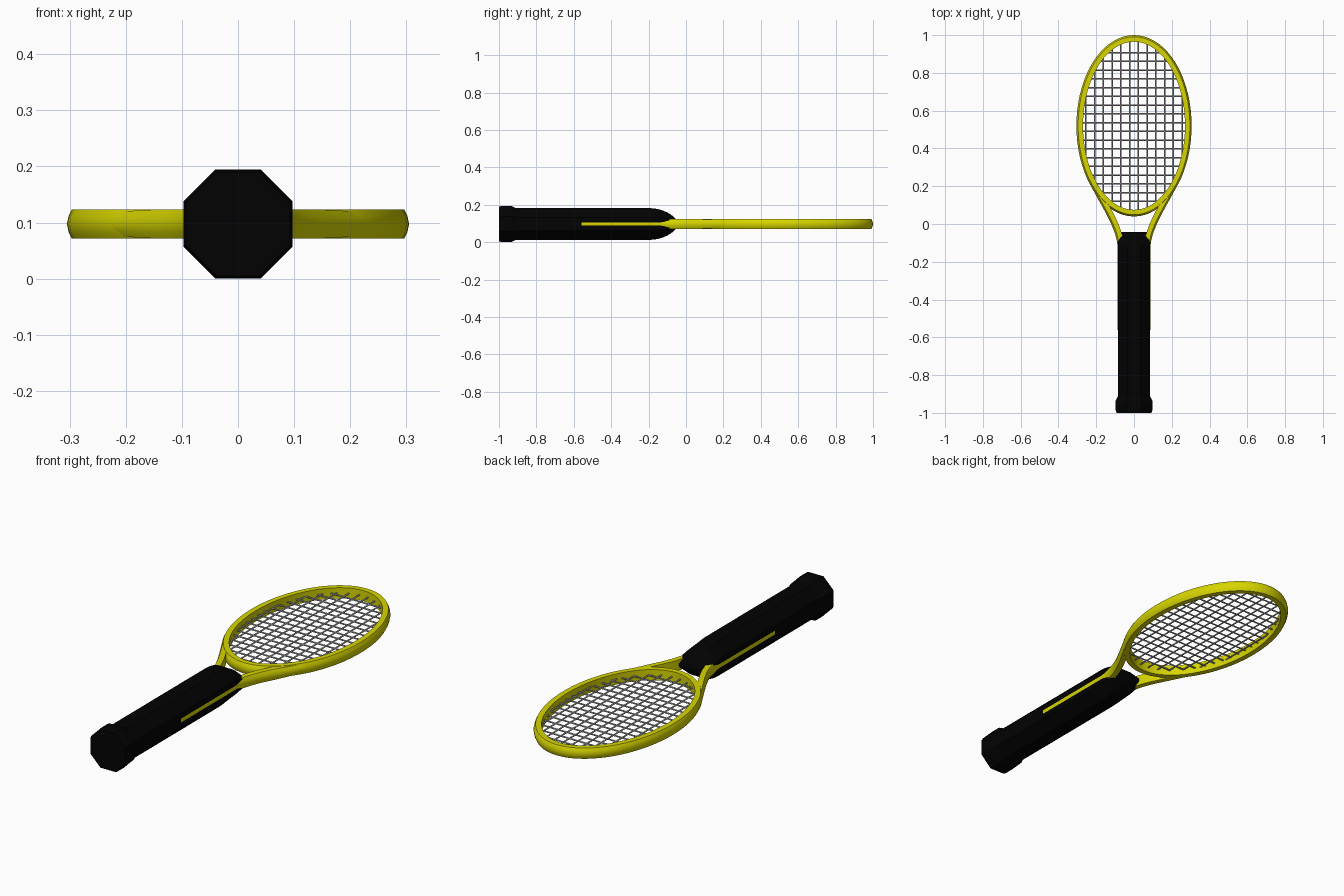
import bpy, bmesh, math
from mathutils import Vector, Matrix, geometry

cube = bpy.data.objects.get("Cube")
if cube:
    bpy.data.objects.remove(cube)

MID = 0.0975                     # height of the racket's middle plane
CY, RX, RY = 0.52, 0.287, 0.462  # head ellipse


def material(name, rgb):
    m = bpy.data.materials.new(name)
    m.use_nodes = True
    col = (*rgb, 1)
    m.diffuse_color = col
    m.node_tree.nodes["Principled BSDF"].inputs["Base Color"].default_value = col
    return m


YELLOW = material("yellow frame", (0.68, 0.67, 0))
BLACK = material("black grip", (0.0006, 0.0006, 0.0006))
GREY = material("grey string", (0.42, 0.42, 0.42))


def finish(name, bm, mat, angle=35):
    bmesh.ops.recalc_face_normals(bm, faces=bm.faces)
    me = bpy.data.meshes.new(name)
    bm.to_mesh(me)
    bm.free()
    me.materials.append(mat)
    ob = bpy.data.objects.new(name, me)
    bpy.context.collection.objects.link(ob)
    bpy.ops.object.select_all(action='DESELECT')
    ob.select_set(True)
    bpy.context.view_layer.objects.active = ob
    bpy.ops.object.shade_smooth_by_angle(angle=math.radians(angle))


def loft(rings, closed=False):
    """Skin a row of equal-sized rings, capping the ends when open."""
    bm = bmesh.new()
    vs = [[bm.verts.new(p) for p in ring] for ring in rings]
    n = len(vs[0])
    for a, b in zip(vs, vs[1:] + vs[:1] if closed else vs[1:]):
        for i in range(n):
            j = (i + 1) % n
            bm.faces.new((a[i], a[j], b[j], b[i]))
    if not closed:
        bm.faces.new(vs[0])
        bm.faces.new(vs[-1])
    return bm


# Tube section: flat inside, rounded nose outside (outward offset, height)
SECTION = [(-0.017, -0.026), (0.009, -0.026), (0.015, -0.014), (0.018, 0),
           (0.015, 0.014), (0.009, 0.026), (-0.017, 0.026)]


def tube_ring(p, normal, tall=1):
    return [(p.x + normal.x * o, p.y + normal.y * o, MID + h * tall)
            for o, h in SECTION]


# Head hoop
rings = []
for i in range(72):
    a = math.tau * i / 72
    p = Vector((RX * math.cos(a), CY + RY * math.sin(a)))
    rings.append(tube_ring(p, Vector((math.cos(a) / RX, math.sin(a) / RY)).normalized()))
finish("head_hoop", loft(rings, True), YELLOW)

# Throat struts, which run on inside the grip and show along its sides
curve = geometry.interpolate_bezier(Vector((0.228, 0.24)), Vector((0.157, 0.10)),
                                    Vector((0.069, -0.02)), Vector((0.069, -0.13)), 20)
path = list(curve) + [Vector((0.069, -0.56))]
for side, label in ((1, "left"), (-1, "right")):
    rings = []
    for i, p in enumerate(path):
        d = path[min(i + 1, len(path) - 1)] - path[max(i - 1, 0)]
        normal = Vector((-d.y, d.x)).normalized()
        ring = tube_ring(p, normal, min(1, 0.8 + 0.025 * i))
        rings.append([(side * x, y, z) for x, y, z in ring])
    finish(label + "_throat_strut", loft(rings), YELLOW)


def octagon(y, r, flat=1):
    k = r / math.cos(math.pi / 8)
    angles = [math.pi / 8 + math.pi / 4 * i for i in range(8)]
    return [(k * math.cos(a), y, MID + k * math.sin(a) * flat) for a in angles]


# Grip with a nose rounded off in height only
rings = [octagon(-0.93, 0.085)]
for i in range(11):
    t = math.radians(80) * i / 10
    rings.append(octagon(-0.2 + 0.16 * math.sin(t), 0.085, math.cos(t) ** 1.3))
finish("grip", loft(rings), BLACK)

# Flared butt cap
finish("butt_cap", loft([octagon(-1, 0.0925), octagon(-0.985, 0.0975),
                         octagon(-0.935, 0.0975), octagon(-0.91, 0.085)]), BLACK)


def string(bm, a, b):
    a, b = Vector(a), Vector(b)
    rot = (b - a).to_track_quat('Z', 'Y').to_matrix().to_4x4()
    bmesh.ops.create_cone(bm, cap_ends=True, segments=12, radius1=0.0036, radius2=0.0036,
                          depth=(b - a).length,
                          matrix=Matrix.Translation((a + b) / 2) @ rot)


# String bed, each string cut to the length of the head
STEP = 0.0463
bm = bmesh.new()
for i in range(-6, 6):
    x = (i + 0.5) * STEP
    h = RY * math.sqrt(1 - (x / RX) ** 2)
    string(bm, (x, CY - h, MID), (x, CY + h, MID))
finish("main_strings", bm, GREY)
bm = bmesh.new()
for i in range(18):
    y = 0.907 - i * STEP
    w = RX * math.sqrt(1 - ((y - CY) / RY) ** 2)
    string(bm, (-w, y, MID), (w, y, MID))
finish("cross_strings", bm, GREY)
